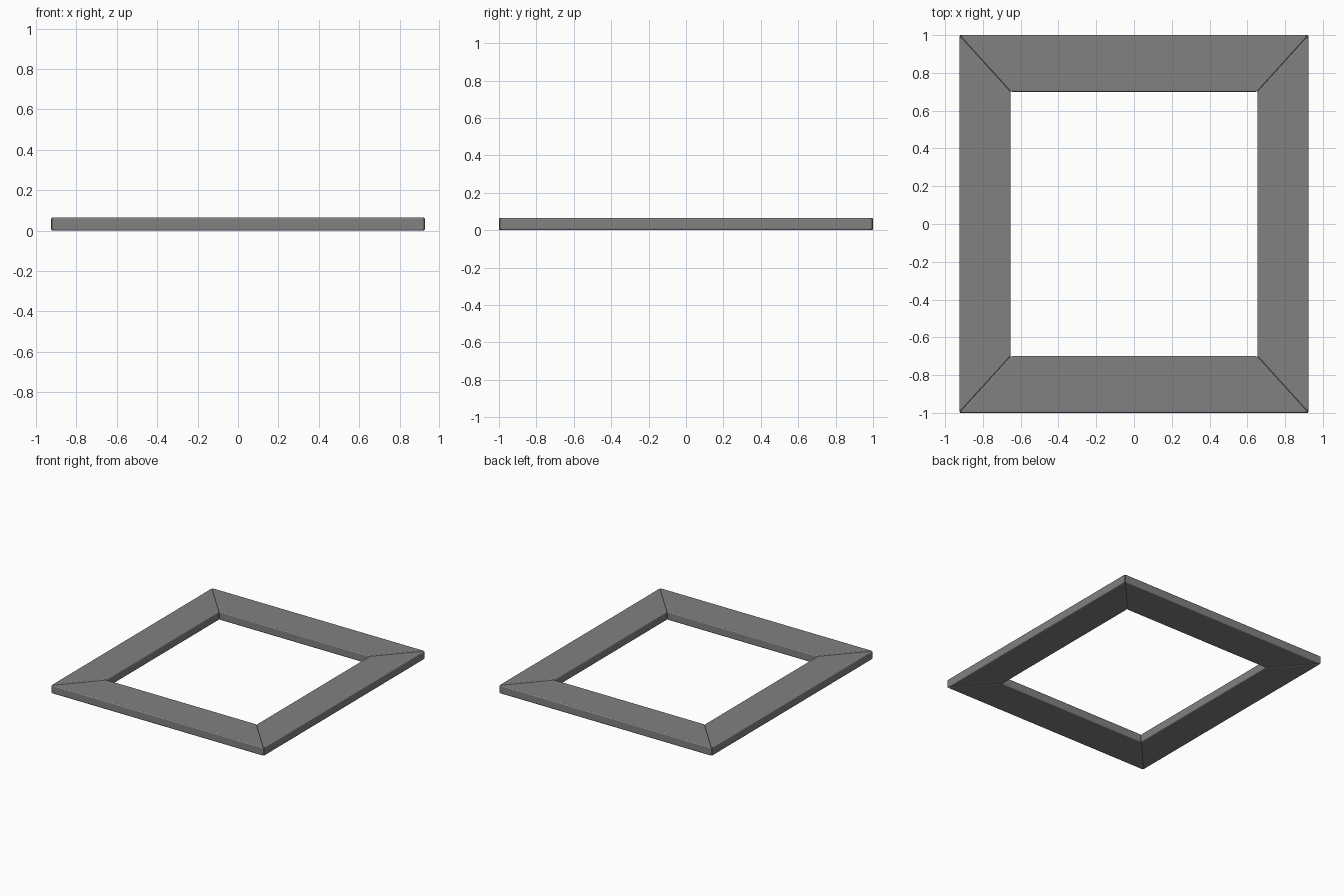
import bpy, bmesh

if "Cube" in bpy.data.objects:
    bpy.data.objects.remove(bpy.data.objects["Cube"])

OX, OY = 0.925, 1.0      # outer half sizes
IX, IY = 0.653, 0.70     # inner half sizes
H = 0.066                # thickness
BEVEL = 0.008

dark = bpy.data.materials.new("dark_grey")
dark.diffuse_color = (0.22, 0.22, 0.22, 1)
dark.use_nodes = True
dark.node_tree.nodes["Principled BSDF"].inputs["Base Color"].default_value = dark.diffuse_color


def mitred_board(name, outline):
    """Flat mitred board with softened edges all round."""
    bm = bmesh.new()
    base = bm.faces.new([bm.verts.new((x, y, 0)) for x, y in outline])
    ext = bmesh.ops.extrude_face_region(bm, geom=[base], use_keep_orig=True)
    for v in ext["geom"]:
        if isinstance(v, bmesh.types.BMVert):
            v.co.z = H
    bmesh.ops.recalc_face_normals(bm, faces=bm.faces)
    bmesh.ops.bevel(bm, geom=bm.edges[:], offset=BEVEL, segments=3,
                    profile=0.5, affect='EDGES', clamp_overlap=True)
    mesh = bpy.data.meshes.new(name)
    bm.to_mesh(mesh)
    bm.free()
    mesh.materials.append(dark)
    obj = bpy.data.objects.new(name, mesh)
    bpy.context.collection.objects.link(obj)


# Front and back rails, left and right stiles
for s, rail, stile in ((-1, "front_rail", "left_stile"), (1, "back_rail", "right_stile")):
    mitred_board(rail, [(-OX, s * OY), (OX, s * OY), (IX, s * IY), (-IX, s * IY)])
    mitred_board(stile, [(s * OX, -OY), (s * OX, OY), (s * IX, IY), (s * IX, -IY)])
